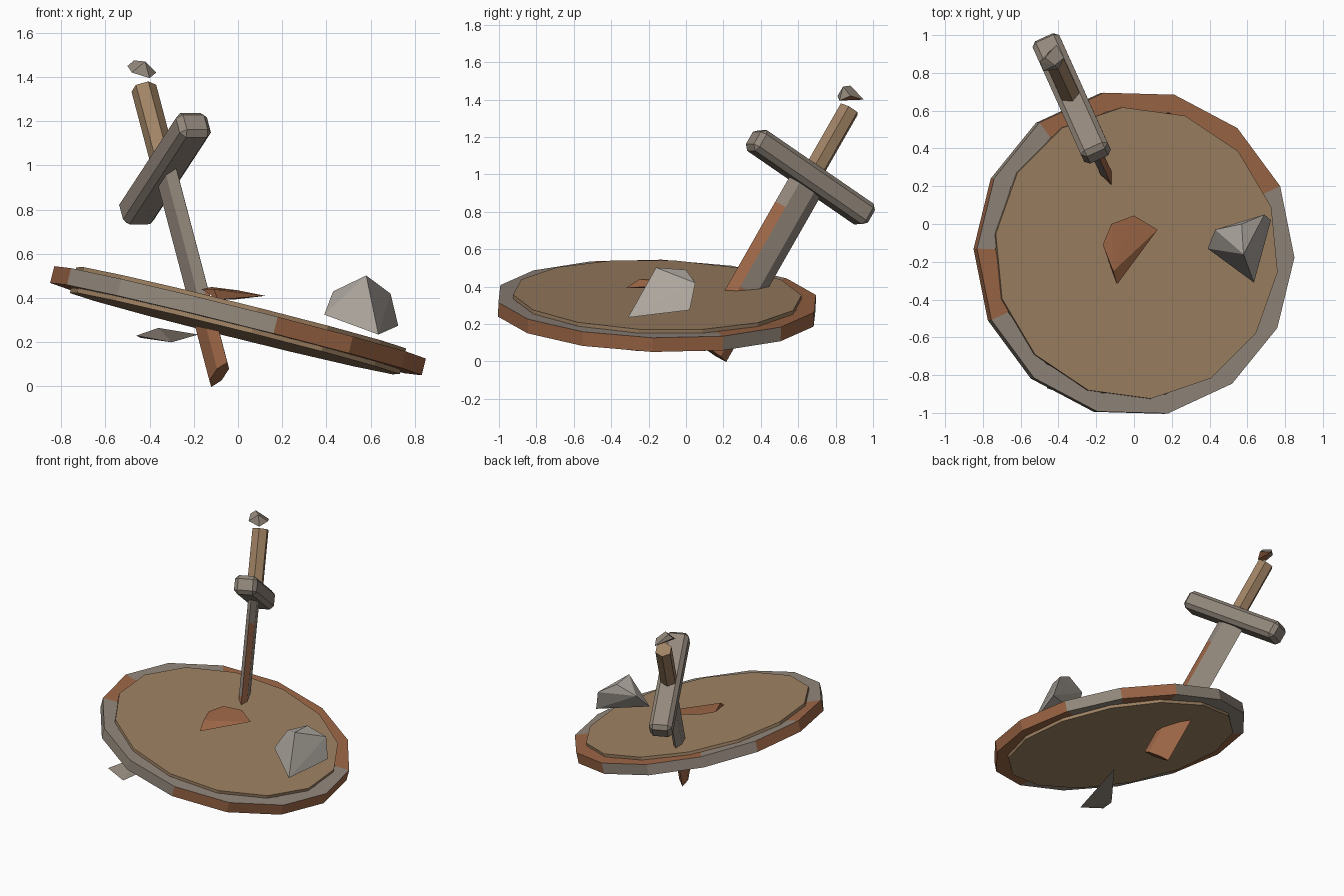
import bpy, bmesh
from math import radians, cos, sin, tau
from mathutils import Matrix, Vector

cube = bpy.data.objects.get("Cube")
if cube:
    bpy.data.objects.remove(cube)


def material(name, rgb):
    m = bpy.data.materials.new(name)
    m.use_nodes = True
    m.diffuse_color = (*rgb, 1)
    m.node_tree.nodes["Principled BSDF"].inputs["Base Color"].default_value = (*rgb, 1)
    return m


iron = material("weathered iron", (0.29, 0.245, 0.2))
rust = material("rust", (0.34, 0.135, 0.062))
wood = material("old wood", (0.35, 0.226, 0.127))
steel = material("pale steel", (0.42, 0.385, 0.345))


def finish(name, bm, mats, frame=Matrix(), rule=None):
    """Turn a bmesh into an object, choosing face materials with a rule."""
    bmesh.ops.recalc_face_normals(bm, faces=bm.faces)
    if rule:
        for f in bm.faces:
            f.material_index = int(rule(f))
    me = bpy.data.meshes.new(name)
    bm.to_mesh(me)
    bm.free()
    for m in mats:
        me.materials.append(m)
    ob = bpy.data.objects.new(name, me)
    ob.matrix_world = frame
    bpy.context.collection.objects.link(ob)
    return ob


def loft(bm, rings, caps=True, closed=False):
    """Bridge rings of points; cap the ends or close the loop."""
    loops = [[bm.verts.new(p) for p in ring] for ring in rings]
    pairs = list(zip(loops, loops[1:]))
    if closed:
        pairs.append((loops[-1], loops[0]))
    for a, b in pairs:
        for i in range(len(a)):
            j = (i + 1) % len(a)
            bm.faces.new((a[i], a[j], b[j], b[i]))
    if caps:
        bm.faces.new(loops[0])
        bm.faces.new(loops[-1])


def circle(r, z, n, phase):
    return [(r * cos(phase + tau * i / n), r * sin(phase + tau * i / n), z) for i in range(n)]


def shard(name, points, mats, rule=None):
    """Broken fragment: the convex hull of a few points."""
    bm = bmesh.new()
    for p in points:
        bm.verts.new(p)
    res = bmesh.ops.convex_hull(bm, input=bm.verts[:])
    loose = [v for v in bm.verts if not v.link_faces]
    bmesh.ops.delete(bm, geom=loose, context="VERTS")
    return finish(name, bm, mats, rule=rule)


# Tilted round shield
SIDES = 14
shield = (Matrix.Translation((0, -0.155, 0.2975))
          @ Matrix.Rotation(radians(-1.5), 4, "X") @ Matrix.Rotation(radians(14), 4, "Y"))

bm = bmesh.new()
loft(bm, [circle(0.775, z, SIDES, radians(18.6)) for z in (-0.06, 0.06)])
finish("shield_board", bm, [wood], shield)

# Shield rim, rusted in patches by segment
PHASE = radians(-1.2)
RUSTY_WALL = {0, 2, 6, 7, 11, 12, 13}
RUSTY_TOP = {1, 2, 3, 4, 7}


def rim_rule(f):
    c = f.calc_center_median()
    seg = int(((Vector((1, 0)).angle_signed(c.xy) * -1 - PHASE) % tau) / tau * SIDES)
    return seg in (RUSTY_TOP if f.normal.z > 0.5 else RUSTY_WALL)


bm = bmesh.new()
loft(bm, [circle(r, z, SIDES, PHASE) for r, z in
          ((0.866, -0.039), (0.866, 0.039), (0.765, 0.039), (0.765, -0.039))],
     caps=False, closed=True)
finish("shield_rim", bm, [iron, rust], shield, rim_rule)

# Sword frame: local x along the guard, z from tip to handle
axis = Vector((-0.223, 0.483, 0.847)).normalized()
side = axis.cross(Vector((0.342, -0.76, 0.557))).normalized()
across = side.cross(axis)
sword = (Matrix.Translation((-0.33, 0.665, 0.985))
         @ Matrix((across, side, axis)).transposed().to_4x4())

# Blade with bevelled edges, rusted towards the broken tip
section = [(0.105, 0), (0.05, 0.03), (-0.05, 0.03), (-0.105, 0), (-0.05, -0.03), (0.05, -0.03)]


def blade_rule(f):
    c = f.calc_center_median()
    return c.z < -0.75 or (c.x > 0.06 and c.y > 0 and c.z < -0.2)


bm = bmesh.new()
loft(bm, [[(x, y, z) for x, y in section] for z in (-1.1, -0.72, -0.22, 0)])
finish("blade", bm, [iron, rust], sword, blade_rule)

# Cross guard with chamfered edges
bm = bmesh.new()
bmesh.ops.create_cube(bm, size=1)
bmesh.ops.scale(bm, vec=(0.79, 0.155, 0.13), verts=bm.verts)
bmesh.ops.bevel(bm, geom=bm.edges[:], offset=0.026, segments=1, affect="EDGES")
finish("cross_guard", bm, [iron], sword)

# Six-sided grip
bm = bmesh.new()
loft(bm, [circle(0.058, z, 6, 0) for z in (0, 0.43)])
finish("grip", bm, [wood], sword)

# Loose fragments
shard("pommel_fragment",
      [(-0.5, 0.86, 1.45), (-0.47, 0.88, 1.475), (-0.42, 0.84, 1.47), (-0.4, 0.82, 1.395),
       (-0.48, 0.81, 1.42), (-0.41, 0.95, 1.4), (-0.37, 0.88, 1.42)],
      [iron, rust], lambda f: f.normal.z < 0.1 and f.normal.x > -0.5)
shard("boss_fragment",
      [(0.58, -0.16, 0.502), (0.57, 0.0, 0.49), (0.39, -0.13, 0.325), (0.43, -0.03, 0.43),
       (0.69, 0.05, 0.42), (0.725, 0.02, 0.275), (0.635, -0.31, 0.235)], [steel])
shard("rusty_fragment",
      [(-0.165, -0.11, 0.44), (-0.12, 0.0, 0.45), (0.0, 0.045, 0.435), (0.125, -0.03, 0.41),
       (-0.09, -0.32, 0.393), (-0.11, -0.25, 0.44), (-0.02, -0.1, 0.393)], [rust])
shard("lower_fragment",
      [(-0.46, -0.87, 0.23), (-0.36, -0.7, 0.265), (-0.18, -0.42, 0.235),
       (-0.3, -0.92, 0.2), (-0.44, -0.76, 0.22)], [iron])
